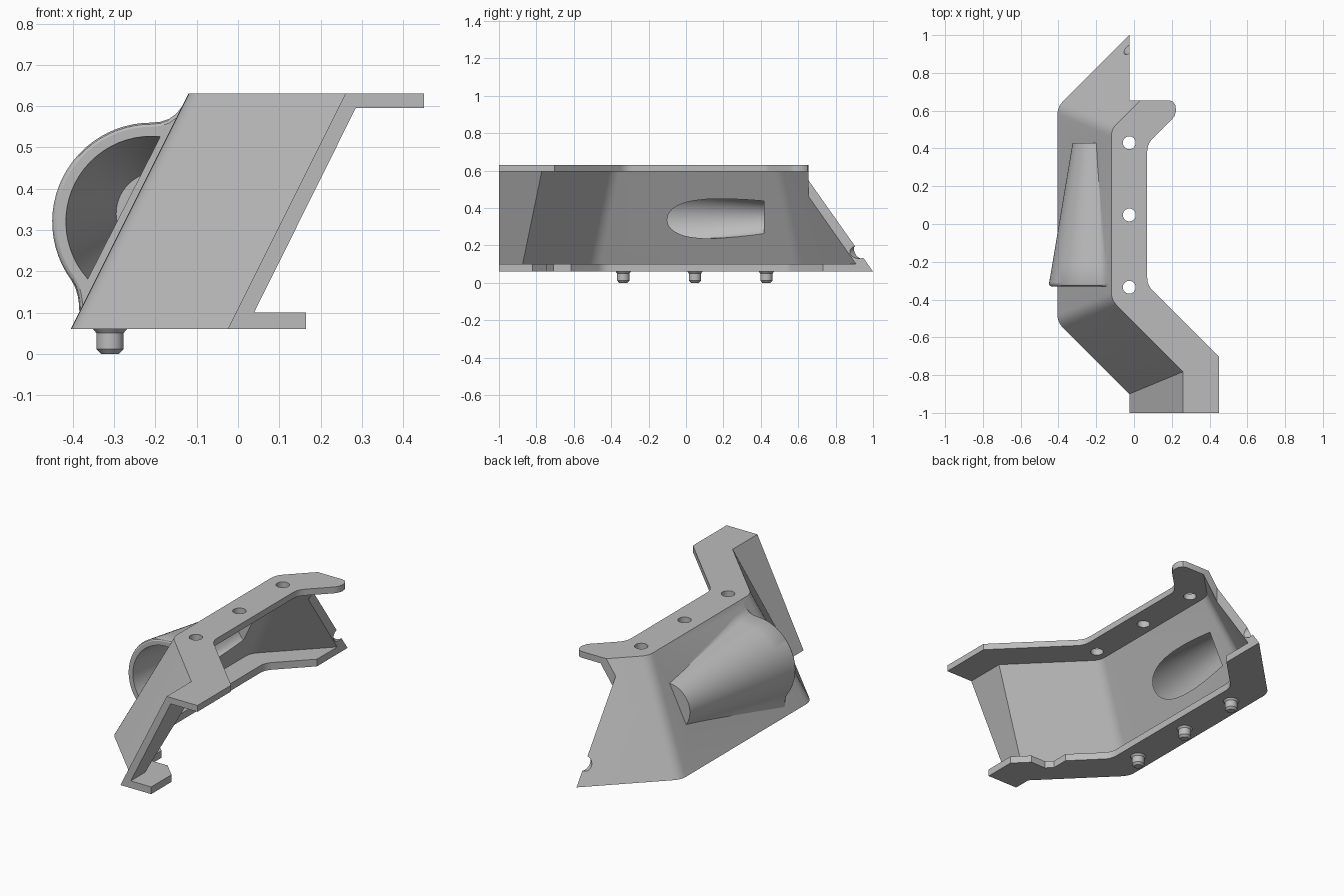
import bpy, bmesh, math
from mathutils import Vector

if "Cube" in bpy.data.objects:
    bpy.data.objects.remove(bpy.data.objects["Cube"])

grey = bpy.data.materials.new("light grey")
grey.use_nodes = True
COLOUR = (0.5, 0.5, 0.5, 1)
grey.diffuse_color = COLOUR
grey.node_tree.nodes["Principled BSDF"].inputs["Base Color"].default_value = COLOUR


def loft(name, rings):
    """Closed solid through a list of equal-length rings."""
    bm = bmesh.new()
    loops = [[bm.verts.new(p) for p in ring] for ring in rings]
    n = len(loops[0])
    for a, b in zip(loops, loops[1:]):
        for i in range(n):
            j = (i + 1) % n
            bm.faces.new((a[i], a[j], b[j], b[i]))
    bm.faces.new(loops[0])
    bm.faces.new(loops[-1])
    bmesh.ops.recalc_face_normals(bm, faces=bm.faces)
    mesh = bpy.data.meshes.new(name)
    bm.to_mesh(mesh)
    bm.free()
    mesh.materials.append(grey)
    obj = bpy.data.objects.new(name, mesh)
    bpy.context.collection.objects.link(obj)
    return obj


def prism(name, outline, z0, z1):
    return loft(name, [[(x, y, z) for x, y in outline] for z in (z0, z1)])


def lathe(name, x, y, profile, sides=32):
    turns = [math.tau * i / sides for i in range(sides)]
    return loft(name, [[(x + r * math.cos(a), y + r * math.sin(a), z) for a in turns]
                       for r, z in profile])


def combine(target, tool, operation="DIFFERENCE"):
    tool.hide_render = True
    mod = target.modifiers.new(operation, "BOOLEAN")
    mod.operation, mod.solver, mod.object = operation, "EXACT", tool
    bpy.context.view_layer.objects.active = target
    bpy.ops.object.modifier_apply(modifier=mod.name)
    bpy.data.objects.remove(tool)


# Leaning channel-section bracket swept along a bent path
path = [Vector(p) for p in ((-0.025, -1), (-0.025, -0.9), (-0.405, -0.52),
                            (-0.405, 0.62), (0.1, 1.125))]
section = [(0, 0.06), (0.19, 0.06), (0.19, 0.1), (0.064, 0.1),
           (0.31, 0.595), (0.475, 0.595), (0.475, 0.63), (0.285, 0.63)]
ROUND = 0.04


def offset_path(d):
    dirs = [(b - a).normalized() for a, b in zip(path, path[1:])]
    norms = [Vector((u.y, -u.x)) for u in dirs]
    pts = []
    for i, p in enumerate(path):
        n1, n2 = norms[max(i - 1, 0)], norms[min(i, len(norms) - 1)]
        c = p + (n1 + n2) * d / (1 + n1.dot(n2))
        if i in (2, 3):  # rounded bends
            a, b = c - dirs[i - 1] * ROUND, c + dirs[i] * ROUND
            for k in range(6):
                t = k / 5
                pts.append(a * (1 - t) ** 2 + c * 2 * t * (1 - t) + b * t * t)
        else:
            pts.append(c)
    return pts


lines = [[(p.x, p.y, z) for p in offset_path(d)] for d, z in section]
bracket = loft("bracket", list(zip(*lines)))

# Trim the back end, round the upper tab, notch the lower flange
combine(bracket, prism("back_trim", [(-0.025, 0.655), (1, 0.655), (1, 2), (-0.025, 2)], -0.1, 1))
combine(bracket, prism("tab_trim", [(0.18, 0.657), (0.205, 0.649), (0.219, 0.63), (0.223, 0.6),
                                    (0.215, 0.573), (0.195, 0.545), (0.5, 0.545),
                                    (0.5, 0.8), (0.18, 0.8)], 0.5, 0.8))
combine(bracket, prism("flange_notch", [(-0.008, -0.742), (0.1, -0.742), (0.1, -0.613),
                                        (-0.042, -0.613), (-0.042, -0.708)], 0.03, 0.108))

# Round notch in the back edge of the wall
notch = []
for shift in (-0.12, 0.12):
    ring = []
    for i in range(24):
        a = math.tau * i / 24
        side = 0.035 * math.cos(a) * math.sqrt(0.5)
        ring.append((-0.025 + side - shift, 0.925 + side + shift, 0.165 + 0.035 * math.sin(a)))
    notch.append(ring)
combine(bracket, loft("edge_notch", notch))

# Tapered horn on the outer wall
def mix(a, b, t):
    return a + (b - a) * t


def arc(cx, cz, r, start, end, n):
    angles = [math.radians(mix(start, end, i / n)) for i in range(n + 1)]
    return [(cx + r * math.cos(a), cz + r * math.sin(a)) for a in angles]


def shell_ring(t, y, trim=0.0):
    pts = arc(mix(-0.21, -0.195, t), mix(0.32, 0.34, t), mix(0.24, 0.13, t) - trim, 90, 216, 24)
    f = mix(1, 0.1, t)
    (tx, tz), (bx, bz) = pts[0], pts[-1]
    top = [(tx + f * dx, tz + f * dz) for dx, dz in
           ((0.085, 0.055), (0.073, 0.037), (0.06, 0.021), (0.043, 0.009), (0.022, 0.002))]
    low = [(bx + f * dx, bz + f * dz) for dx, dz in
           ((0.01, -0.018), (0.016, -0.038), (0.019, -0.058), (0.02, -0.079))]
    ring = top + pts + low
    ring += [(ring[-1][0] + 0.02, ring[-1][1]), (ring[0][0] + 0.015, ring[0][1])]
    return [(x, y, z) for x, z in ring]


def bore_ring(t, y):
    front = arc(-0.21, 0.32, 0.207, 84, 222, 24)
    (ax, az), (bx, bz) = front[-1], front[0]
    front += [(mix(ax, bx, i / 24), mix(az, bz, i / 24)) for i in range(1, 24)]
    tip = arc(-0.195, 0.34, 0.1, 84, 222, 24) + arc(-0.195, 0.34, 0.1, 222, 444, 24)[1:-1]
    return [(mix(p[0], q[0], t), y, mix(p[1], q[1], t)) for p, q in zip(front, tip)]


FRONT, BACK = -0.33, 0.43
steps = [i / 8 for i in range(9)]
shell = [shell_ring(0, FRONT, 0.01), shell_ring(0, FRONT + 0.004, 0.004)]
shell += [shell_ring(t, mix(FRONT + 0.014, BACK, t)) for t in steps]
combine(bracket, loft("horn", shell), "UNION")
bore = [bore_ring(0, FRONT - 0.02)] + [bore_ring(t, mix(FRONT, BACK - 0.012, t)) for t in steps]
combine(bracket, loft("horn_bore", bore))

# Bolt holes above and pegs below
parts = [bracket]
for i, y in enumerate((-0.335, 0.048, 0.43)):
    combine(bracket, lathe("bolt_hole", -0.025, y, [(0.034, 0.57), (0.034, 0.7)]))
    parts.append(lathe(f"peg_{i + 1}", -0.31, y, [(0.022, 0), (0.033, 0.012), (0.033, 0.05),
                                                  (0.036, 0.054), (0.043, 0.062)]))

for obj in parts:
    bpy.ops.object.select_all(action="DESELECT")
    obj.select_set(True)
    bpy.context.view_layer.objects.active = obj
    bpy.ops.object.shade_smooth_by_angle(angle=math.radians(30))
